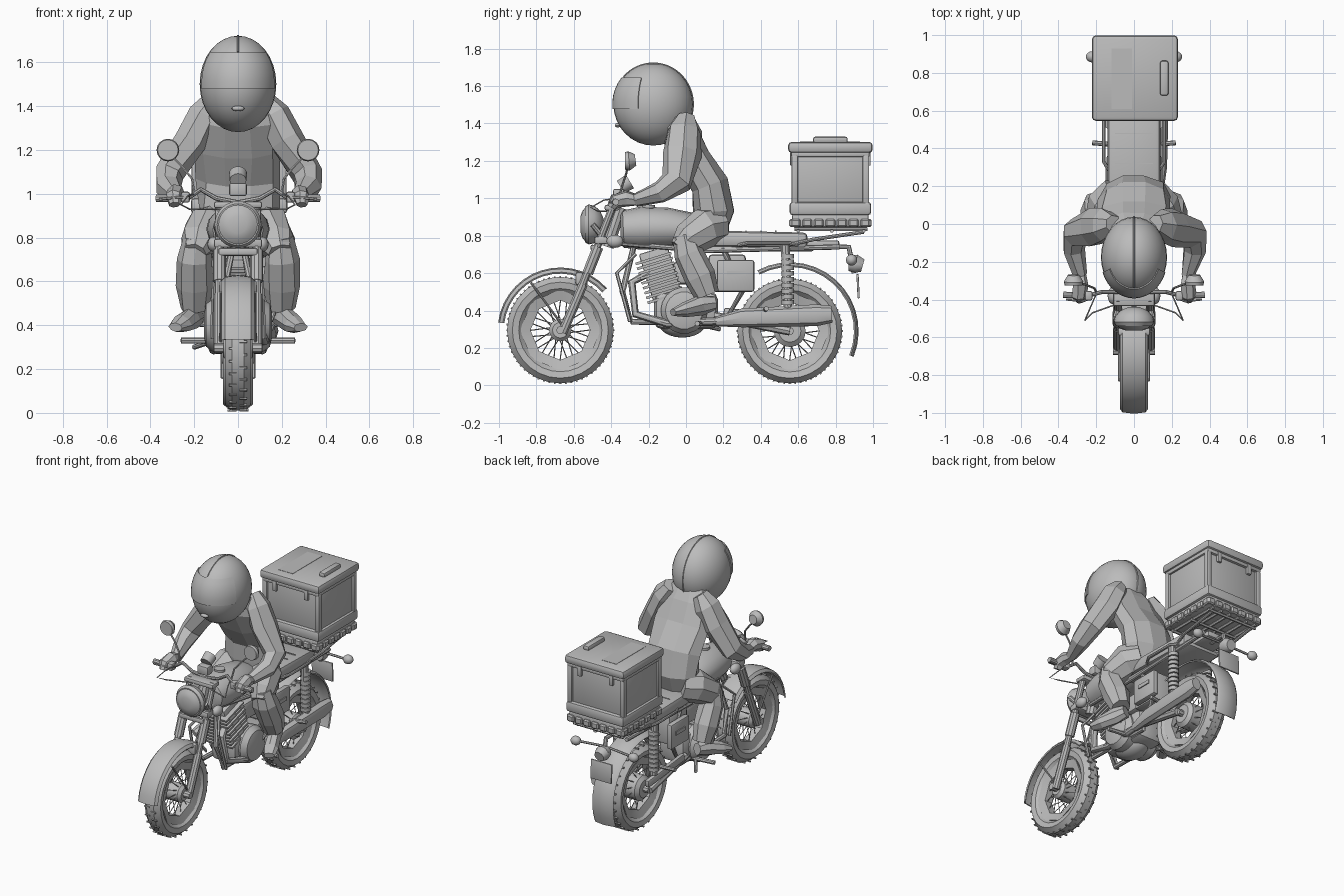
import bpy, bmesh, math, random
from math import sin, cos, pi, radians
from mathutils import Vector as V, Matrix

if "Cube" in bpy.data.objects:
    bpy.data.objects.remove(bpy.data.objects["Cube"])
random.seed(4)

grey = bpy.data.materials.new("plain grey")
grey.use_nodes = True
grey.diffuse_color = (0.5, 0.5, 0.5, 1)
grey.node_tree.nodes["Principled BSDF"].inputs["Base Color"].default_value = (0.5, 0.5, 0.5, 1)
X = V((1, 0, 0))


# Helpers
def finish(name, bm, smooth=True):
    bmesh.ops.recalc_face_normals(bm, faces=bm.faces)
    me = bpy.data.meshes.new(name)
    bm.to_mesh(me)
    bm.free()
    me.materials.append(grey)
    ob = bpy.data.objects.new(name, me)
    bpy.context.collection.objects.link(ob)
    if smooth:
        me.shade_smooth()
        me.set_sharp_from_angle(angle=radians(35))


def skin(bm, rings, loop=False):
    rows = [[bm.verts.new(p) for p in r] for r in rings]
    n = len(rows[0])
    for a, b in zip(rows, rows[1:] + (rows[:1] if loop else [])):
        for i in range(n):
            bm.faces.new((a[i], a[(i + 1) % n], b[(i + 1) % n], b[i]))
    if not loop:
        bm.faces.new(rows[0])
        bm.faces.new(rows[-1])


def add_tube(bm, pts, radii, n=8, ref=None, jitter=0.0):
    pts = [V(p) for p in pts]
    if not isinstance(radii, list):
        radii = [radii] * len(pts)
    d = pts[-1] - pts[0]
    if ref is None:
        ref = V([float(i == min(range(3), key=lambda k: abs(d[k]))) for i in range(3)])
    rings = []
    for i, p in enumerate(pts):
        t = (pts[min(i + 1, len(pts) - 1)] - pts[max(i - 1, 0)]).normalized()
        v = t.cross(ref).normalized()
        u = v.cross(t)
        ru, rv = radii[i] if isinstance(radii[i], tuple) else (radii[i], radii[i])
        ring = []
        for k in range(n):
            a = 2 * pi * k / n
            j = 1 + random.uniform(-jitter, jitter)
            ring.append(p + (u * cos(a) * ru + v * sin(a) * rv) * j)
        rings.append(ring)
    skin(bm, rings)


def tube(name, pts, radii, n=8, ref=None, jitter=0.0, smooth=True):
    bm = bmesh.new()
    add_tube(bm, pts, radii, n, ref, jitter)
    finish(name, bm, smooth)


def add_box(bm, c, size, tilt=0):
    m = Matrix.Translation(c) @ Matrix.Rotation(tilt, 4, "X") @ Matrix.Diagonal((*size, 1))
    bmesh.ops.create_cube(bm, size=1, matrix=m)


def box(name, c, size, bevel=0.01, tilt=0):
    bm = bmesh.new()
    add_box(bm, c, size, tilt)
    if bevel:
        bmesh.ops.bevel(bm, geom=bm.edges[:], offset=bevel, segments=2, affect="EDGES", profile=0.5)
    finish(name, bm)


def ball(name, c, size, n=12):
    bm = bmesh.new()
    m = Matrix.Translation(c) @ Matrix.Diagonal((*size, 1))
    bmesh.ops.create_uvsphere(bm, u_segments=n * 2, v_segments=n, radius=1, matrix=m)
    finish(name, bm)


def mirrored(pts, s):
    return [(s * x, y, z) for x, y, z in pts]


# Wheels: tyre, rim, hub, spokes, tread
def wheel(name, y, z, R, w, hub):
    def lathe(part, prof, n):
        bm = bmesh.new()
        skin(bm, [[(x, y + r * cos(a), z + r * sin(a)) for x, r in prof]
                  for a in [2 * pi * k / n for k in range(n)]], loop=True)
        finish(name + part, bm)
    lathe("_tyre", [(-w * .45, R), (w * .45, R), (w, R * .9), (w * .9, R * .78),
                    (w * .5, R * .7), (-w * .5, R * .7), (-w * .9, R * .78), (-w, R * .9)], 28)
    lathe("_rim", [(-w * .7, R * .76), (w * .7, R * .76), (w * .45, R * .56), (-w * .45, R * .56)], 8)
    tube(name + "_hub", [(-w * 1.1, y, z), (-w * .8, y, z), (w * .8, y, z), (w * 1.1, y, z)],
         [hub * .7, hub, hub, hub * .7], 16)
    tube(name + "_axle", [(-.11, y, z), (.11, y, z)], .022)
    bm = bmesh.new()
    for k in range(28):
        a, s = 2 * pi * k / 28, 1 if k % 2 else -1
        b = a + s * .25
        add_tube(bm, [(s * w * .6, y + R * .2 * cos(a), z + R * .2 * sin(a)),
                      (0, y + R * .66 * cos(b), z + R * .66 * sin(b))], .003, 4)
    finish(name + "_spokes", bm)
    bm = bmesh.new()
    for k in range(60):
        a = 2 * pi * k / 60
        off = w * (.4 if k % 2 else -.4)
        add_box(bm, (off, y + R * cos(a), z + R * sin(a)), (w * .6, .008, .009), a)
    finish(name + "_tread", bm, False)


def fender(name, y, z, R, w, a0, a1, skirt):
    bm = bmesh.new()
    arch = [(-w, -skirt), (-w * .8, -skirt * .2), (0, .003), (w * .8, -skirt * .2), (w, -skirt)]
    prof = arch + [(x * .93, r - .008) for x, r in reversed(arch)]
    rings = []
    for k in range(15):
        a = radians(a0 + (a1 - a0) * k / 14)
        rings.append([(x, y + (R + r) * cos(a), z + (R + r) * sin(a)) for x, r in prof])
    skin(bm, rings)
    finish(name, bm)


FY, FZ, RY, RZ = -.672, .295, .555, .29
wheel("front_wheel", FY, FZ, .285, .06, .06)
wheel("rear_wheel", RY, RZ, .28, .068, .085)
fender("front_fender", FY, FZ, .332, .075, 173, 42, .022)
fender("rear_fender", RY, RZ, .365, .08, 118, -22, .014)

# Steering: forks, headlight, bars, gauges
for s, side in ((1, "left"), (-1, "right")):
    tube(side + "_fork", [(s * .085, -.66, .28), (s * .085, -.55, .54)], .026, 10)
    tube(side + "_fork_upper", [(s * .085, -.56, .52), (s * .085, -.39, .96)], .021, 10)
    tube(side + "_fork_boot", [(s * .085, -.525, .6), (s * .085, -.47, .74)], .03, 10)
    tube(side + "_fender_stay", mirrored([(.08, -.66, .32), (.078, -.83, .55)], s), .006)
    tube(side + "_handlebar", mirrored([(0, -.35, .96), (.1, -.36, .98), (.17, -.36, 1.02),
                                        (.23, -.375, .98), (.28, -.38, .98)], s), .011)
    tube(side + "_grip", mirrored([(.26, -.38, .98), (.375, -.375, .98)], s), .018, 10)
    box(side + "_switch", (s * .24, -.38, .985), (.04, .05, .05))
    tube(side + "_lever", mirrored([(.22, -.39, .985), (.27, -.41, .985), (.36, -.4, .975)], s), .006, 6)
    tube(side + "_cable", mirrored([(.2, -.37, 1), (.23, -.44, .99), (.26, -.51, .95), (.22, -.47, .93),
                                    (.08, -.42, .93)], s), .004, 6)
    tube(side + "_mirror_stem", mirrored([(.2, -.36, 1.0), (.21, -.34, 1.07), (.26, -.32, 1.13), (.31, -.31, 1.18)], s),
         .006, 6)
    tube(side + "_mirror", mirrored([(.32, -.325, 1.2), (.32, -.305, 1.2), (.32, -.27, 1.205)], s),
         [.047, .052, .03], 16)
    ball(side + "_front_signal", (s * .11, -.38, .77), (.03, .045, .035), 8)
    tube(side + "_headlight_bracket", mirrored([(.085, -.45, .8), (.1, -.5, .86)], s), .015)
tube("headlight_shell", [(0, -.54, .86), (0, -.52, .86), (0, -.49, .86), (0, -.46, .86), (0, -.44, .86)],
     [.095, .107, .1, .075, .03], 24)
tube("headlight_lens", [(0, -.565, .86), (0, -.555, .86), (0, -.535, .86)], [.04, .07, .095], 24)
box("lower_fork_clamp", (0, -.455, .775), (.22, .07, .04))
box("upper_fork_clamp", (0, -.395, .95), (.22, .08, .03))
box("front_badge_plate", (0, -.5, .735), (.18, .02, .035))
tube("steering_neck", [(0, -.42, .74), (0, -.35, .95)], .035, 10)
box("gauge_pod", (0, -.36, 1.02), (.08, .06, .06))
tube("gauge", [(0, -.35, 1.06), (0, -.3, 1.09)], [.038, .042], 16)
box("fork_brace", (0, -.57, .57), (.17, .04, .07))

# Tank, seat and side panels
tube("fuel_tank", [(0, -.35, .835), (0, -.335, .835), (0, -.24, .84), (0, -.1, .84), (0, .04, .83), (0, .14, .8)],
     [(.08, .08), (.115, .1), (.14, .115), (.145, .11), (.125, .09), (.1, .05)], 16, X)
tube("fuel_cap", [(0, -.2, .94), (0, -.2, .965)], .035, 16)
box("seat", (0, .36, .78), (.28, .58, .085), .025, -.02)
box("seat_base", (0, .38, .73), (.24, .6, .03))
for i, y in enumerate((.32, .4, .48)):
    box("seat_seam_%d" % i, (0, y, .824), (.2, .006, .006), 0)
box("tail_cowl", (0, .69, .755), (.16, .26, .04), .012)

# Frame, engine and running gear
for s, side in ((1, "left"), (-1, "right")):
    tube(side + "_down_tube", mirrored([(.03, -.28, .74), (.07, -.34, .5), (.09, -.29, .34), (.09, .2, .33),
                                        (.1, .3, .5), (.1, .2, .73)], s), .016)
    tube(side + "_crash_bar", mirrored([(.05, -.27, .7), (.11, -.37, .6), (.12, -.3, .34)], s), .01, 6)
    tube(side + "_seat_rail", mirrored([(.06, -.35, .76), (.11, .1, .72), (.12, .82, .74)], s), .014)
    tube(side + "_swing_arm", mirrored([(.1, .15, .37), (.11, RY, RZ)], s), .024)
    tube(side + "_shock", [(s * .135, .545, .4), (s * .135, .53, .76)], .025, 10)
    bm = bmesh.new()
    for k in range(9):
        add_tube(bm, [(s * .135, .544, .43 + k * .031), (s * .135, .543, .454 + k * .031)], .034, 12)
    finish(side + "_shock_spring", bm)
    box(side + "_side_panel", (s * .125, .265, .585), (.04, .2, .17), .012)
    box(side + "_panel_badge", (s * .147, .27, .6), (.008, .1, .025), 0)
    tube(side + "_engine_cover", mirrored([(.06, -.01, .4), (.11, -.01, .4), (.145, -.01, .4), (.155, -.01, .4)], s),
         [.125, .125, .1, .06], 18)
    tube(side + "_foot_peg", mirrored([(.1, .08, .33), (.26, .06, .33)], s), .014)
    tube(side + "_rear_peg", mirrored([(.1, .42, .4), (.22, .43, .41)], s), .013)
    tube(side + "_rack_stay", mirrored([(.12, .5, .74), (.16, .68, .78), (.16, .95, .82)], s), .01)
    tube(side + "_grab_rail", mirrored([(.13, .28, .75), (.16, .33, .76), (.16, .55, .76), (.13, .6, .75)], s), .01)
    tube(side + "_tail_signal_stem", mirrored([(.02, .87, .68), (.2, .88, .67)], s), .008, 6)
    ball(side + "_tail_signal", (s * .22, .885, .67), (.035, .03, .03), 8)
box("crankcase", (0, 0, .4), (.2, .34, .2), .04)
ball("engine_sump", (0, -.02, .34), (.1, .13, .085))
bm = bmesh.new()
for k in range(9):
    add_box(bm, (0, -.11 - k * .008, .47 + k * .026), (.2 - .006 * (k % 2), .2, .014), .3)
finish("cooling_fins", bm, False)
box("cylinder_block", (0, -.135, .59), (.14, .16, .28), .01, .3)
box("carburettor", (0, .04, .6), (.12, .22, .12), .02)
box("air_box", (0, .22, .6), (.2, .2, .2), .02)
tube("exhaust_header", [(.05, -.2, .6), (.08, -.29, .55), (.1, -.27, .38), (.12, -.1, .33), (.13, .2, .345)], .022, 10)
tube("muffler", [(.13, .16, .34), (.14, .3, .36), (.145, .7, .375), (.145, .78, .38)],
     [(.025, .025), (.035, .05), (.04, .058), (.035, .045)], 8, X)
box("chain_guard", (-.12, .4, .37), (.03, .4, .05), .01, -.1)
tube("side_stand", [(-.11, .05, .33), (-.2, .18, .3)], .012)
tube("kick_lever", [(.15, .05, .42), (.18, .1, .5), (.23, .1, .51)], .01)

# Tail: lamp and blank plate
tube("tail_bracket", [(0, .75, .74), (0, .87, .74), (0, .9, .6)], .015)
tube("tail_lamp", [(0, .87, .65), (0, .91, .65), (0, .945, .64)], [.04, .05, .035], 14)
box("rear_plate", (0, .92, .53), (.16, .012, .13), .004, .05)

# Delivery box with rack
BX, BY = .005, .772
box("case_body", (BX, BY, 1.11), (.405, .385, .34), .012)
box("case_tray", (BX, BY, .945), (.44, .435, .07), .015)
box("case_rim", (BX, BY, 1.235), (.43, .42, .03), .008)
box("case_lid", (BX, BY, 1.272), (.455, .452, .06), .02)
box("lid_handle", (.16, BY, 1.312), (.045, .185, .035), .012)
box("lid_panel", (-.065, .77, 1.302), (.11, .32, .004), 0)
box("case_base", (BX, BY, .88), (.41, .41, .07), .01)
bm = bmesh.new()
for k in range(7):
    d = -.186 + k * .062
    for s in (-1, 1):
        add_box(bm, (BX + s * .205, BY + d, .868), (.03, .052, .045))
        add_box(bm, (BX + d, BY + s * .205, .868), (.052, .03, .045))
bmesh.ops.bevel(bm, geom=bm.edges[:], offset=.008, segments=1, affect="EDGES")
finish("case_studs", bm)
for i in range(4):
    sx, sy = (-1, 1)[i % 2], (-1, 1)[i // 2]
    box("case_corner_%d" % i, (BX + sx * .2, BY + sy * .19, 1.1), (.035, .035, .26), .008)
    box("case_latch_%d" % i, (BX + sx * .12, BY + sy * .205, 1.21), (.03, .02, .07), .005)
for i in range(6):
    tube("rack_slat_%d" % i, [(-.17 + i * .068, .58, .835), (-.17 + i * .068, .97, .835)], .01, 6)
for i, y in enumerate((.6, .78, .95)):
    tube("rack_bar_%d" % i, [(-.19, y, .825), (.19, y, .825)], .01, 6)

# Rider: faceted clothes, smooth helmet
tube("jacket", [(0, .13, .8), (0, .15, .93), (0, .125, 1.07), (0, .04, 1.21), (0, -.03, 1.34), (0, -.06, 1.44)],
     [(.15, .08), (.185, .115), (.19, .105), (.2, .1), (.18, .1), (.13, .07)], 10, X, .06, False)
tube("neck", [(0, -.05, 1.35), (0, -.12, 1.45)], .08, 8)
for s, side in ((1, "left"), (-1, "right")):
    tube(side + "_sleeve", mirrored([(.11, .0, 1.43), (.16, -.01, 1.36), (.22, -.02, 1.24), (.315, -.05, 1.09),
                                     (.32, -.14, 1.03), (.285, -.27, .99)], s),
         [(.05, .05), (.075, .09), (.08, .1), (.07, .08), (.06, .06), (.038, .038)], 7, X, .08, False)
    tube(side + "_glove", mirrored([(.285, -.26, .99), (.285, -.32, 1.0), (.29, -.38, .985), (.29, -.4, .95)], s),
         [.03, .042, .04, .025], 7, X, .1, False)
    tube(side + "_trouser_thigh", mirrored([(.08, .17, .86), (.14, .1, .84), (.18, .01, .78), (.195, -.04, .73)], s),
         [.1, .11, .09, .055], 8, X, .08, False)
    tube(side + "_trouser_shin", mirrored([(.19, -.01, .8), (.2, .01, .7), (.2, .07, .58), (.2, .11, .48)], s),
         [.06, .08, .085, .065], 8, X, .08, False)
    tube(side + "_shoe", mirrored([(.19, .15, .44), (.215, .08, .43), (.255, -.01, .405), (.285, -.07, .39)], s),
         [(.04, .04), (.045, .055), (.05, .04), (.035, .02)], 8, X, .08, False)

HC, HR = V((0, -.175, 1.502)), V((.175, .213, .22))
ball("helmet", HC, HR, 16)


def shell(az, el, k):
    return HC + V((sin(az) * cos(el) * HR.x, -cos(az) * cos(el) * HR.y, sin(el) * HR.z)) * k


bm = bmesh.new()
rings = []
for i in range(17):
    az = radians(-68 + i * 8.5)
    els = [radians(-6 + 9 * j) for j in range(6)]
    rings.append([shell(az, e, 1.03) for e in els] + [shell(az, e, .97) for e in reversed(els)])
skin(bm, rings)
finish("visor", bm)
tube("helmet_seam", [shell(0, radians(a), 1) for a in range(42, 241, 6)], .005, 6, X)
ball("chin_vent", (0, -.365, 1.39), (.03, .015, .012), 8)
